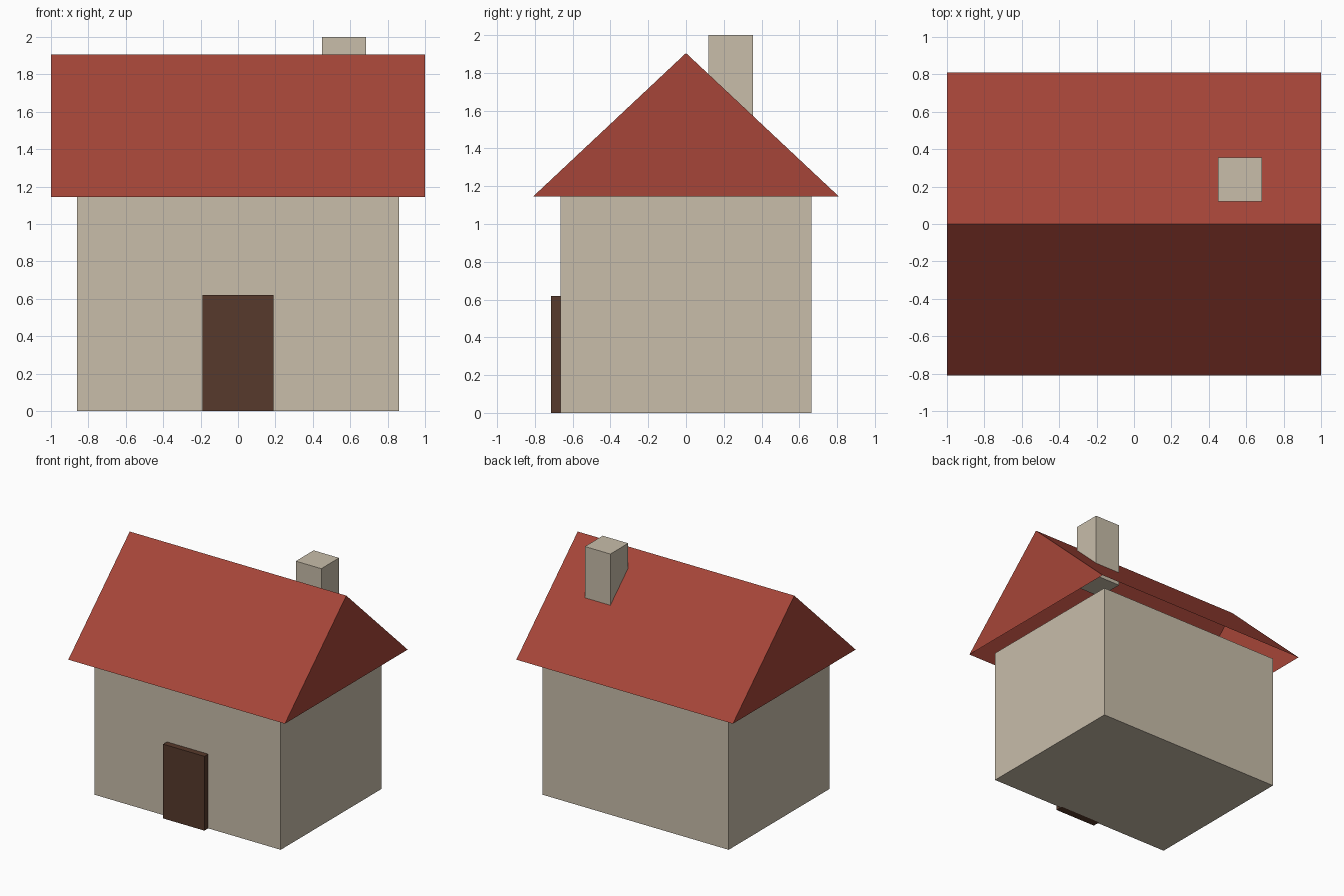
import bpy

if "Cube" in bpy.data.objects:
    bpy.data.objects.remove(bpy.data.objects["Cube"])


def material(name, rgb):
    m = bpy.data.materials.new(name)
    m.diffuse_color = (*rgb, 1)
    m.use_nodes = True
    m.node_tree.nodes["Principled BSDF"].inputs["Base Color"].default_value = m.diffuse_color
    return m


def mesh_object(name, verts, faces, mat):
    me = bpy.data.meshes.new(name)
    me.from_pydata(verts, [], faces)
    me.materials.append(mat)
    ob = bpy.data.objects.new(name, me)
    bpy.context.collection.objects.link(ob)
    return ob


def box(name, lo, hi, mat):
    """Box between two opposite corners."""
    verts = [(x, y, z) for x in (lo[0], hi[0]) for y in (lo[1], hi[1]) for z in (lo[2], hi[2])]
    faces = [(0, 1, 3, 2), (4, 6, 7, 5), (0, 4, 5, 1), (2, 3, 7, 6), (0, 2, 6, 4), (1, 5, 7, 3)]
    return mesh_object(name, verts, faces, mat)


stone = material("beige stone", (0.58, 0.51, 0.40))
tile = material("red roof", (0.38, 0.06, 0.04))
wood = material("dark brown wood", (0.095, 0.042, 0.025))

EAVE, RIDGE = 1.145, 1.905

# Walls, door and chimney
box("walls", (-0.86, -0.665, 0), (0.86, 0.665, EAVE), stone)
box("door", (-0.19, -0.715, 0), (0.19, -0.65, 0.62), wood)
box("chimney", (0.45, 0.12, 1.46), (0.685, 0.355, 2.0), stone)

# Gabled roof shell, open underneath
profile = [(-0.81, EAVE), (0.81, EAVE), (0, RIDGE)]
verts = [(x, y, z) for x in (-1, 1) for y, z in profile]
mesh_object("roof", verts, [(0, 2, 1), (3, 4, 5), (0, 3, 5, 2), (1, 2, 5, 4)], tile)
